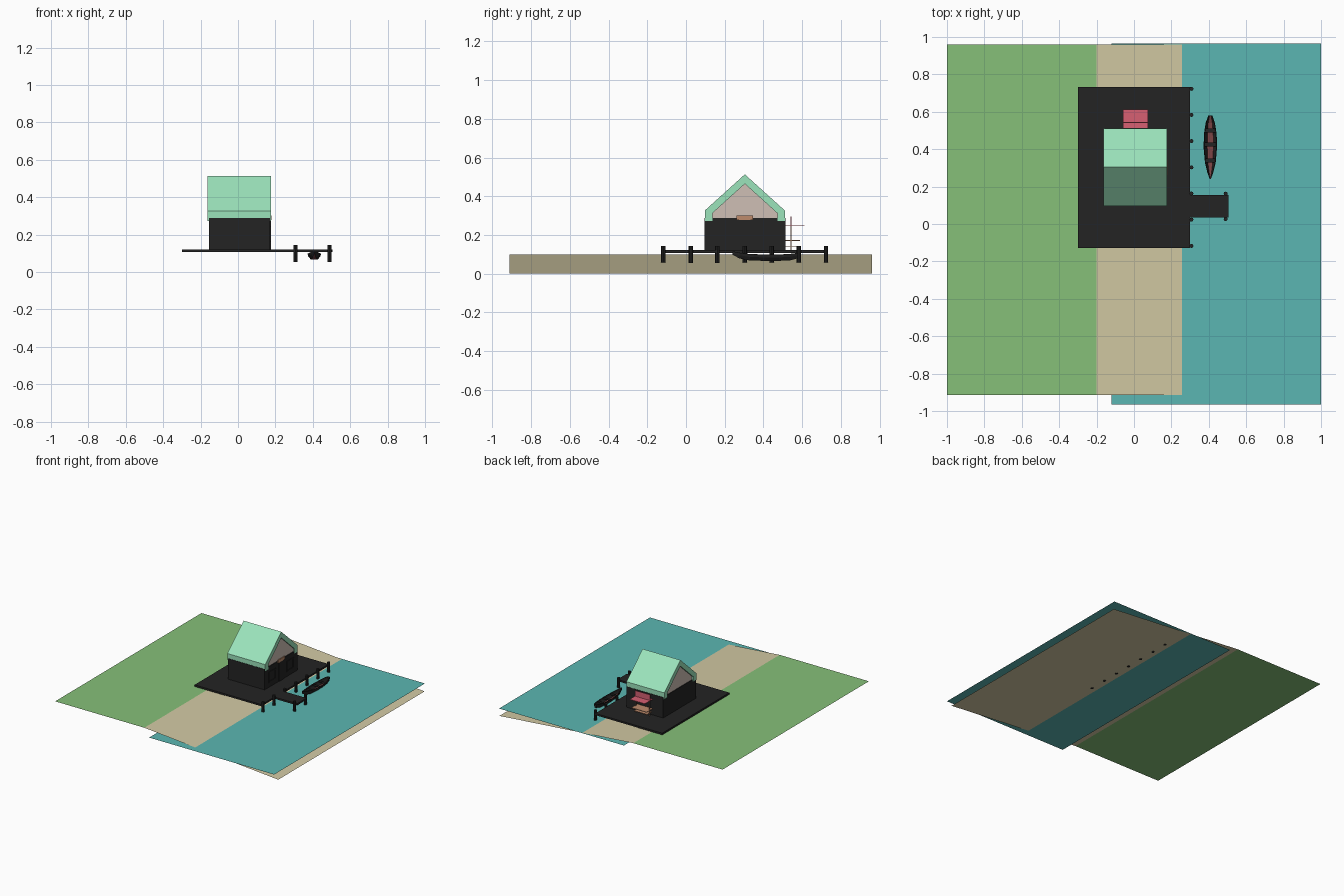
import bpy, bmesh, math
from mathutils import Matrix, Vector

if "Cube" in bpy.data.objects:
    bpy.data.objects.remove(bpy.data.objects["Cube"])


def mat(name, rgb):
    m = bpy.data.materials.new(name)
    m.diffuse_color = (*rgb, 1)
    m.use_nodes = True
    m.node_tree.nodes["Principled BSDF"].inputs["Base Color"].default_value = m.diffuse_color
    return m


GRASS = mat("grass", (0.24, 0.53, 0.19))
SAND = mat("sand", (0.65, 0.59, 0.37))
WATER = mat("water", (0.105, 0.47, 0.445))
DARK = mat("dark_wood", (0.017, 0.017, 0.017))
MINT = mat("mint_roof", (0.33, 0.77, 0.50))
PALE = mat("pale_wall", (0.62, 0.52, 0.46))
RED = mat("red_cloth", (0.68, 0.115, 0.17))
WOOD = mat("warm_wood", (0.51, 0.26, 0.15))
HULL = mat("hull_red", (0.20, 0.06, 0.06))


def finish(name, bm, *mats):
    bmesh.ops.recalc_face_normals(bm, faces=bm.faces)
    me = bpy.data.meshes.new(name)
    bm.to_mesh(me)
    bm.free()
    for m in mats:
        me.materials.append(m)
    ob = bpy.data.objects.new(name, me)
    bpy.context.collection.objects.link(ob)
    return ob


def box(name, x, y, z, m):
    bm = bmesh.new()
    mx = Matrix.Translation(((x[0] + x[1]) / 2, (y[0] + y[1]) / 2, (z[0] + z[1]) / 2)) \
        @ Matrix.Diagonal((x[1] - x[0], y[1] - y[0], z[1] - z[0], 1))
    bmesh.ops.create_cube(bm, size=1, matrix=mx)
    return finish(name, bm, m)


def sheet(name, a, b, y, m):
    # strip between two (x, z) points, running along y
    bm = bmesh.new()
    bm.faces.new([bm.verts.new(p) for p in
                  ((a[0], y[0], a[1]), (b[0], y[0], b[1]), (b[0], y[1], b[1]), (a[0], y[1], a[1]))])
    bmesh.ops.recalc_face_normals(bm, faces=bm.faces)
    ob = finish(name, bm, m)
    if ob.data.polygons[0].normal.z < 0:
        ob.data.flip_normals()


def prism(name, pts, x, m):
    # (y, z) profile extruded along x
    bm = bmesh.new()
    f = bm.faces.new([bm.verts.new((x[0], *p)) for p in pts])
    r = bmesh.ops.extrude_face_region(bm, geom=[f])
    bmesh.ops.translate(bm, vec=(x[1] - x[0], 0, 0),
                        verts=[v for v in r["geom"] if isinstance(v, bmesh.types.BMVert)])
    return finish(name, bm, m)


def post(name, x, y):
    bm = bmesh.new()
    bmesh.ops.create_cone(bm, cap_ends=True, segments=8, radius1=0.011, radius2=0.011, depth=0.09,
                          matrix=Matrix.Translation((x, y, 0.099)))
    finish(name, bm, DARK)


# Land, sloping beach and water sheets
sheet("grass_ground", (-1, 0.1), (-0.2, 0.1), (-0.913, 0.96), GRASS)
sheet("sand_slope", (-0.2, 0.1), (1, 0), (-0.913, 0.96), SAND)
sheet("water_surface", (-0.12, 0.062), (1, 0.062), (-0.966, 0.966), WATER)

# Deck, jetty and mooring posts
box("deck", (-0.3, 0.3), (-0.127, 0.733), (0.107, 0.121), DARK)
box("jetty", (0.3, 0.505), (0.036, 0.156), (0.107, 0.121), DARK)
for i in range(7):
    post(f"deck_post_{i + 1}", 0.307, -0.117 + 0.14 * i)
for i, y in enumerate((0.026, 0.162)):
    post(f"jetty_post_{i + 1}", 0.49, y)

# Cabin body, thick gable roof and recessed gable wall
C = 0.304
box("cabin_walls", (-0.155, 0.172), (C - 0.209, C + 0.209), (0.121, 0.288), DARK)
half = [(0.207, 0.273), (0.207, 0.326), (0, 0.513)]
inner = [(0.168, 0.273), (0.168, 0.312), (0, 0.464)]
outline = ([(C - y, z) for y, z in half] + [(C + y, z) for y, z in half[1::-1]]
           + [(C + y, z) for y, z in inner] + [(C - y, z) for y, z in inner[1::-1]])
prism("roof", outline, (-0.163, 0.176), MINT)
prism("gable_wall", [(C - y, z) for y, z in inner] + [(C + y, z) for y, z in inner[1::-1]],
      (-0.15, 0.166), PALE)

# Door, door sign and framed windows facing the water
box("door", (0.172, 0.176), (C - 0.029, C + 0.029), (0.121, 0.285), DARK)
box("door_sign", (0.172, 0.18), (C - 0.042, C + 0.042), (0.277, 0.301), WOOD)
for side in (-1, 1):
    c = C + side * 0.115
    for s in (-1, 1):
        e = c + s * 0.041
        box("window_jamb", (0.172, 0.177), (e - 0.005, e + 0.005), (0.16, 0.245), DARK)
        z = 0.2025 + s * 0.038
        box("window_rail", (0.172, 0.177), (c - 0.046, c + 0.046), (z - 0.005, z + 0.005), DARK)

# Red awning and serving counter behind the cabin
box("awning_top", (-0.06, 0.076), (0.513, 0.612), (0.245, 0.249), RED)
box("awning_back", (-0.06, 0.076), (0.541, 0.545), (0.249, 0.295), RED)
box("counter", (-0.06, 0.076), (0.513, 0.59), (0.168, 0.173), WOOD)
box("counter_shelf", (-0.05, 0.066), (0.513, 0.57), (0.14, 0.144), WOOD)
for x in (-0.053, 0.069):
    box("awning_pole", (x - 0.003, x + 0.003), (0.54, 0.546), (0.121, 0.246), WOOD)

# Rowing boat: open hull lofted through (y, half width, keel z, rim z)
stations = [(0.24, 0.003, 0.098, 0.115), (0.275, 0.016, 0.079, 0.108), (0.33, 0.029, 0.068, 0.101),
            (0.41, 0.036, 0.066, 0.098), (0.48, 0.034, 0.066, 0.098), (0.54, 0.025, 0.069, 0.102),
            (0.58, 0.011, 0.08, 0.107)]
bm = bmesh.new()
rows = []
for y, w, k, t in stations:
    prof = [(-w, t), (-0.9 * w, k + 0.55 * (t - k)), (-0.5 * w, k), (0.5 * w, k),
            (0.9 * w, k + 0.55 * (t - k)), (w, t)]
    rows.append([bm.verts.new((0.408 + x, y, z)) for x, z in prof])
for a, b in zip(rows, rows[1:]):
    for i in range(5):
        f = bm.faces.new((a[i], a[i + 1], b[i + 1], b[i]))
        f.material_index = 1 if i == 2 else 0
for r in (rows[0], rows[-1]):
    bm.faces.new(r)
hull = finish("boat_hull", bm, DARK, HULL)
mod = hull.modifiers.new("thickness", "SOLIDIFY")
mod.thickness = 0.003
for y, w in ((0.34, 0.029), (0.425, 0.034), (0.5, 0.03)):
    box("boat_bench", (0.408 - w, 0.408 + w), (y - 0.01, y + 0.01), (0.088, 0.092), DARK)
